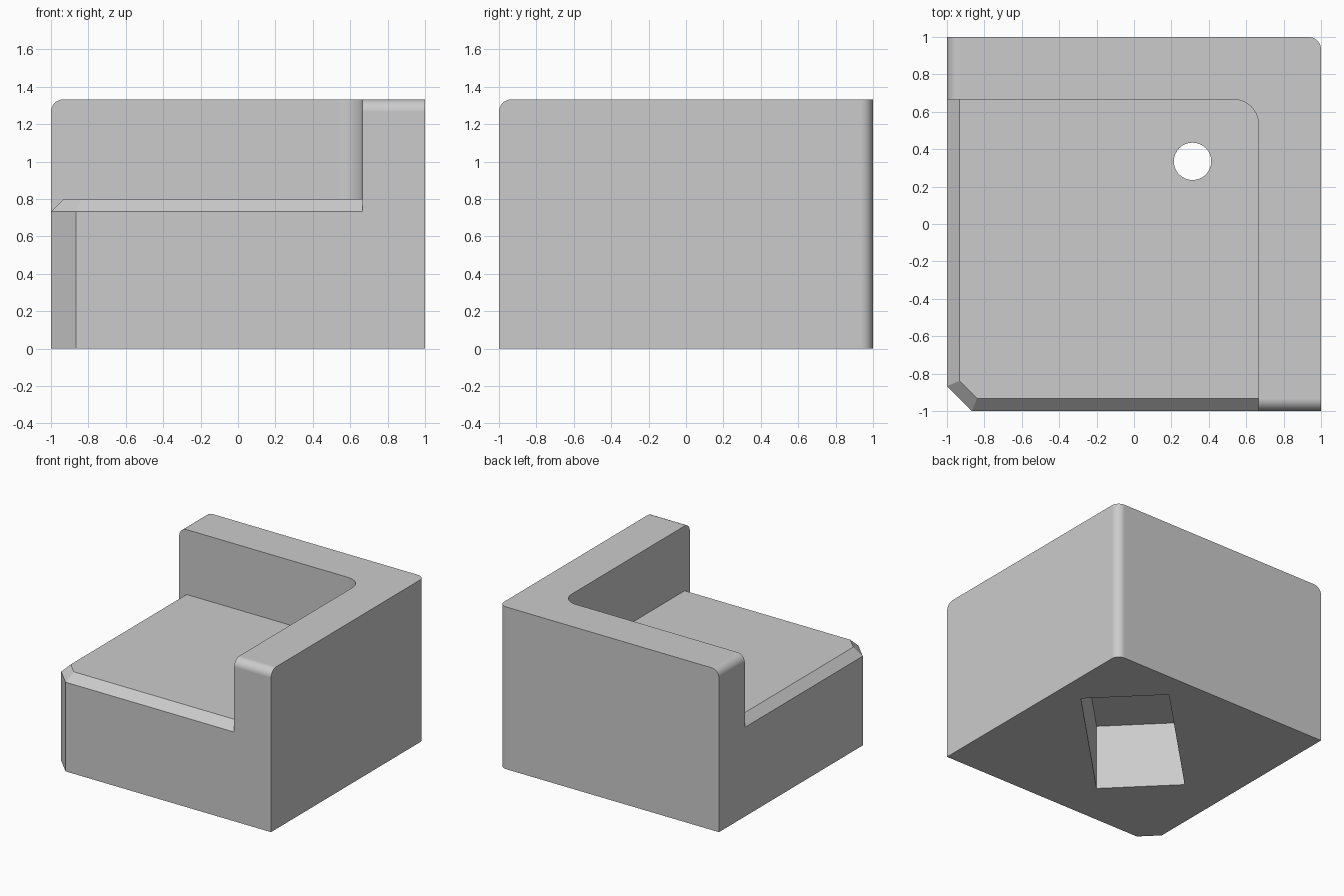
import bpy, bmesh
from math import radians
from mathutils import Matrix, Vector

cube = bpy.data.objects.get("Cube")
if cube:
    bpy.data.objects.remove(cube, do_unlink=True)

grey = bpy.data.materials.new("plain grey")
grey.use_nodes = True
colour = (0.6, 0.6, 0.6, 1)
grey.diffuse_color = colour
grey.node_tree.nodes["Principled BSDF"].inputs["Base Color"].default_value = colour

HEIGHT, BASE, WALL = 1.333, 0.8, 0.665
ROUND, CHAMFER = 0.067, 0.133


def finish(bm, name):
    bmesh.ops.recalc_face_normals(bm, faces=bm.faces)
    mesh = bpy.data.meshes.new(name)
    bm.to_mesh(mesh)
    bm.free()
    mesh.materials.append(grey)
    obj = bpy.data.objects.new(name, mesh)
    bpy.context.collection.objects.link(obj)
    return obj


def prism(points, top):
    """Extrude a plan outline up from the ground."""
    bm = bmesh.new()
    face = bm.faces.new([bm.verts.new((x, y, 0)) for x, y in points])
    new = bmesh.ops.extrude_face_region(bm, geom=[face])["geom"]
    bmesh.ops.translate(bm, vec=(0, 0, top),
                        verts=[v for v in new if isinstance(v, bmesh.types.BMVert)])
    bmesh.ops.recalc_face_normals(bm, faces=bm.faces)
    return bm


def bevel(bm, test, size, segments):
    """Bevel the edges whose midpoint and direction pass the test."""
    edges = []
    for e in bm.edges:
        a, b = e.verts[0].co, e.verts[1].co
        if test((a + b) / 2, (b - a).normalized()):
            edges.append(e)
    bmesh.ops.bevel(bm, geom=edges, offset=size, offset_type='OFFSET',
                    segments=segments, profile=0.5, affect='EDGES')


def rod(name, centre, axis, radius, length, sides):
    bm = bmesh.new()
    bmesh.ops.create_cone(bm, cap_ends=True, segments=sides,
                          radius1=radius, radius2=radius, depth=length)
    turn = Vector(axis).to_track_quat('Z', 'Y').to_matrix().to_4x4()
    bm.transform(Matrix.Translation(centre) @ turn)
    return finish(bm, name)


def combine(target, tool, operation):
    mod = target.modifiers.new(tool.name, 'BOOLEAN')
    mod.operation, mod.solver, mod.object = operation, 'EXACT', tool
    bpy.context.view_layer.objects.active = target
    bpy.ops.object.modifier_apply(modifier=mod.name)
    bpy.data.objects.remove(tool, do_unlink=True)


# L-shaped back and side walls with rounded corners and ends
bm = prism([(-1, 1), (-1, WALL), (WALL, WALL), (WALL, -1), (1, -1), (1, 1)], HEIGHT)
bevel(bm, lambda m, d: abs(d.z) > 0.9 and m.x > 0.9 and m.y > 0.9, ROUND, 8)
bevel(bm, lambda m, d: abs(d.z) > 0.9 and abs(m.x - WALL) < 0.01
      and abs(m.y - WALL) < 0.01, 0.13, 8)
bevel(bm, lambda m, d: m.z > HEIGHT - 0.01 and min(m.x, m.y) < -0.99, ROUND, 8)
block = finish(bm, "corner_block")

# Base slab with a cut corner and chamfered outer rim
inside = 0.85
bm = prism([(-1, inside), (-1, CHAMFER - 1), (CHAMFER - 1, -1),
            (inside, -1), (inside, inside)], BASE)
bevel(bm, lambda m, d: m.z > BASE - 0.01 and (m.x + m.y < -1.5
      or min(m.x, m.y) < -0.99), ROUND, 1)
combine(block, finish(bm, "base_slab"), 'UNION')

# Rectangular pocket underneath, turned to the diagonal
bm = bmesh.new()
bmesh.ops.create_cube(bm, size=2)
bm.transform(Matrix.Translation((0.076, 0.076, 0)) @ Matrix.Rotation(radians(45), 4, 'Z')
             @ Matrix.Diagonal((0.68, 0.333, 0.54, 1)))
combine(block, finish(bm, "pocket_cutter"), 'DIFFERENCE')

# Pair of diagonal rod channels
for side in (-1, 1):
    combine(block, rod("channel_cutter", (0.27 * side, -0.27 * side, 0.147),
                       (1, 1, 0), 0.127, 4, 48), 'DIFFERENCE')

# Vertical screw hole through the base
combine(block, rod("screw_cutter", (0.313, 0.335, 0.6), (0, 0, 1), 0.1, 0.6, 32),
        'DIFFERENCE')

# Bolt hole and hexagonal nut recess in each wall
for flip in (False, True):
    def place(along, depth):
        return (depth, along, 1.1) if flip else (along, depth, 1.1)
    axis = (1, 0, 0) if flip else (0, 1, 0)
    combine(block, rod("bolt_cutter", place(-0.4, 0.85), axis, 0.1, 0.7, 32), 'DIFFERENCE')
    nut = rod("nut_cutter", (0, 0, 0), (0, 0, 1), 0.2, 0.34, 6)
    # One hexagon point faces straight up
    turn = Matrix.Rotation(radians(90), 4, 'Y' if flip else 'X')
    spin = Matrix.Rotation(radians(90 if flip else 0), 4, 'Z')
    nut.data.transform(Matrix.Translation(place(-0.4, WALL)) @ turn @ spin)
    combine(block, nut, 'DIFFERENCE')

# Smooth the curves and keep flat faces flat
bpy.ops.object.select_all(action='DESELECT')
block.select_set(True)
bpy.context.view_layer.objects.active = block
bpy.ops.object.shade_smooth_by_angle(angle=radians(30))
weighted = block.modifiers.new("flat_faces", 'WEIGHTED_NORMAL')
weighted.keep_sharp = True
